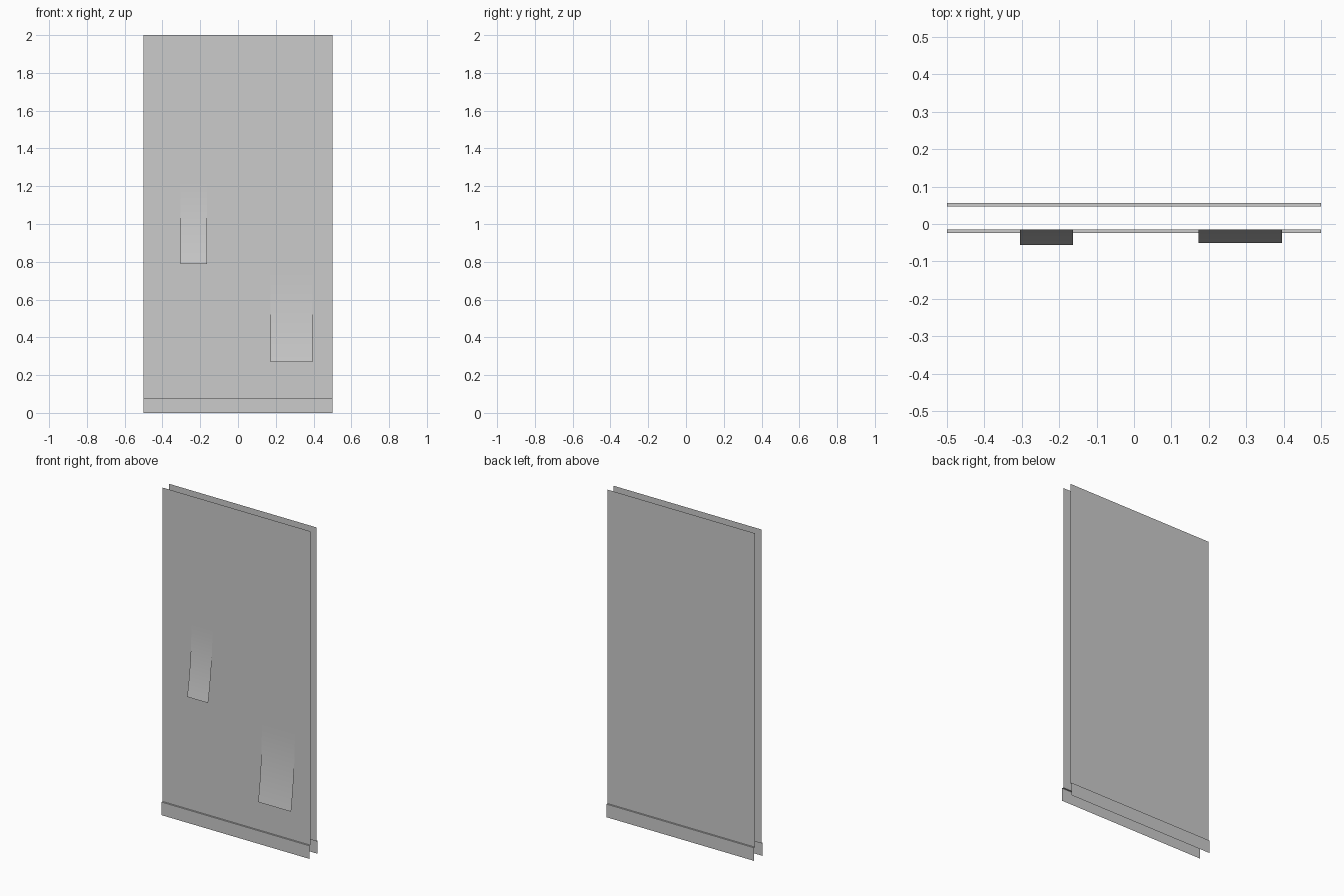
import bpy

if "Cube" in bpy.data.objects:
    bpy.data.objects.remove(bpy.data.objects["Cube"])


def strip(name, profile, x0, x1, smooth=False, flip=False):
    """Open sheet: a (y, z) profile swept straight along x."""
    verts = [(x, y, z) for y, z in profile for x in (x0, x1)]
    faces = []
    for i in range(len(profile) - 1):
        a = 2 * i
        f = (a, a + 2, a + 3, a + 1)
        faces.append(f[::-1] if flip else f)
    mesh = bpy.data.meshes.new(name)
    mesh.from_pydata(verts, [], faces)
    mesh.polygons.foreach_set("use_smooth", [smooth] * len(faces))
    mesh.update()
    obj = bpy.data.objects.new(name, mesh)
    bpy.context.collection.objects.link(obj)
    return obj


FRONT, BACK, STEP, SKIRT_H = -0.0145, 0.0465, 0.01, 0.08

# Two wall skins with open ends, each with a stepped-out skirting board
for side, y, out in (("front", FRONT, -STEP), ("back", BACK, STEP)):
    flip = side == "back"
    strip(side + "_wall", [(y, 2.0), (y, SKIRT_H)], -0.5, 0.5, flip=flip)
    strip(side + "_skirting",
          [(y, SKIRT_H), (y + out, SKIRT_H), (y + out, 0.0)],
          -0.5, 0.5, flip=flip)


# Peeling wallpaper flaps: tangent to the wall at the top, curling outwards
def flap(name, x0, x1, z_top, z_bottom, y_end, n=12):
    y0 = FRONT - 0.0005
    pts = []
    for i in range(n + 1):
        t = i / n
        pts.append((y0 + (y_end - y0) * t * t, z_top + (z_bottom - z_top) * t))
    strip(name, pts, x0, x1, smooth=True)


flap("upper_paper_flap", -0.305, -0.163, 1.21, 0.788, -0.0565)
flap("lower_paper_flap", 0.172, 0.395, 0.73, 0.27, -0.051)
